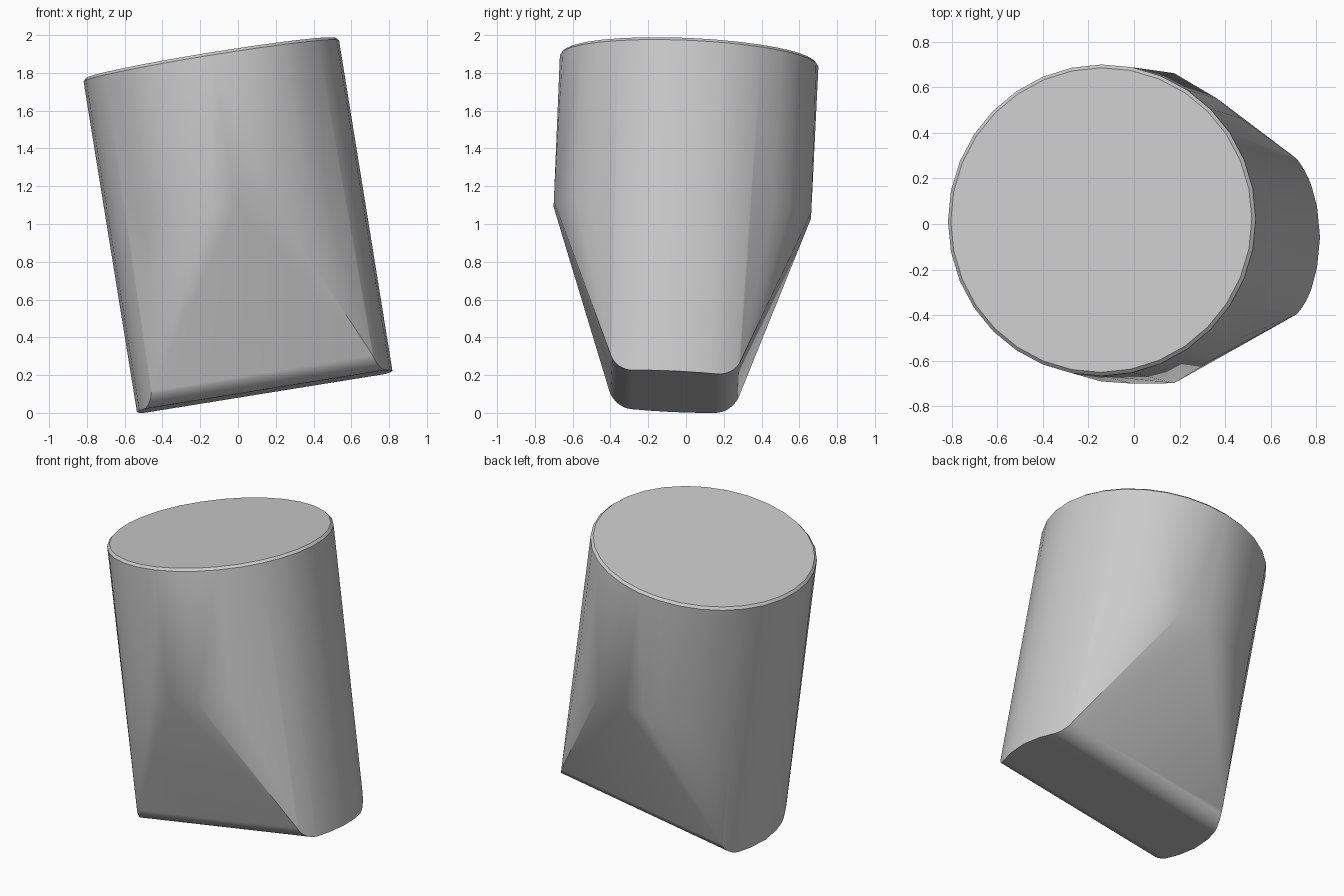
import bpy, bmesh
from math import cos, sin, pi, sqrt, radians
from mathutils import Vector, Matrix

cube = bpy.data.objects.get("Cube")
if cube:
    bpy.data.objects.remove(cube, do_unlink=True)

RADIUS, SEGMENTS, CHAMFER = 0.685, 32, 0.015
SHOULDER = 0.96          # height where the two flats begin
FILLET = 0.13            # rounding of the long bottom edges
FLAT_HALF = 0.222        # half width of the level underside

# Axis of the leaning body, and its local frame
base, top = Vector((0.14, -0.062, 0.12)), Vector((-0.145, 0.018, 1.885))
length = (top - base).length
z_axis = (top - base).normalized()
y_axis = z_axis.cross(Vector((1, 0, 0))).normalized()
x_axis = y_axis.cross(z_axis)
frame = Matrix((x_axis, y_axis, z_axis)).transposed()


def ring(radius, height):
    angles = [2 * pi * i / SEGMENTS for i in range(SEGMENTS)]
    return [Vector((radius * cos(a), radius * sin(a), height)) for a in angles]


# Chamfered lid and the shoulder ring
points = ring(RADIUS, length - CHAMFER) + ring(RADIUS - CHAMFER, length)
shoulder = ring(RADIUS, SHOULDER)
for p in shoulder:
    if abs(p.y) > 0.66 and p.x > -0.05:      # short straight head of each flat
        p.x = 0.19 if p.x > 0.05 else 0.0
        p.y = 0.682 if p.y > 0 else -0.682
points += shoulder

# Wedge foot: narrow slot with curved ends and rounded long edges
profile = [(0.0, 0.0), (RADIUS * sin(2 * pi / SEGMENTS), 0.0)]
for i in range(9):
    a = radians(-90 + 69 * i / 8)
    profile.append((FLAT_HALF + FILLET * cos(a), FILLET + FILLET * sin(a)))
for y, h in profile:
    x = sqrt(RADIUS ** 2 - y ** 2)
    points += [Vector((sx * x, sy * y, h)) for sx in (-1, 1) for sy in (-1, 1)]

# Skin the sections into one tapered solid
bm = bmesh.new()
for p in points:
    bm.verts.new(base + frame @ p)
bmesh.ops.remove_doubles(bm, verts=bm.verts, dist=0.0005)
hull = bmesh.ops.convex_hull(bm, input=bm.verts)
spare = {v for v in hull["geom_interior"] if isinstance(v, bmesh.types.BMVert)}
bmesh.ops.delete(bm, geom=list(spare), context='VERTS')
bmesh.ops.dissolve_limit(bm, angle_limit=radians(0.5), verts=bm.verts, edges=bm.edges)
bmesh.ops.recalc_face_normals(bm, faces=bm.faces)

# Stand it on the ground, centred
for axis in range(3):
    values = [v.co[axis] for v in bm.verts]
    shift = min(values) if axis == 2 else (min(values) + max(values)) / 2
    for v in bm.verts:
        v.co[axis] -= shift

mesh = bpy.data.meshes.new("tapered_cylinder")
bm.to_mesh(mesh)
bm.free()
body = bpy.data.objects.new("tapered_cylinder", mesh)
bpy.context.collection.objects.link(body)

# Plain grey finish
grey = bpy.data.materials.new("light_grey")
grey.use_nodes = True
colour = (0.6, 0.6, 0.6, 1)
grey.diffuse_color = colour
grey.node_tree.nodes["Principled BSDF"].inputs["Base Color"].default_value = colour
mesh.materials.append(grey)

# Smooth walls, crisp rims
bpy.ops.object.select_all(action='DESELECT')
body.select_set(True)
bpy.context.view_layer.objects.active = body
bpy.ops.object.shade_smooth_by_angle(angle=radians(30))
weighted = body.modifiers.new("even_shading", 'WEIGHTED_NORMAL')
weighted.keep_sharp = True
